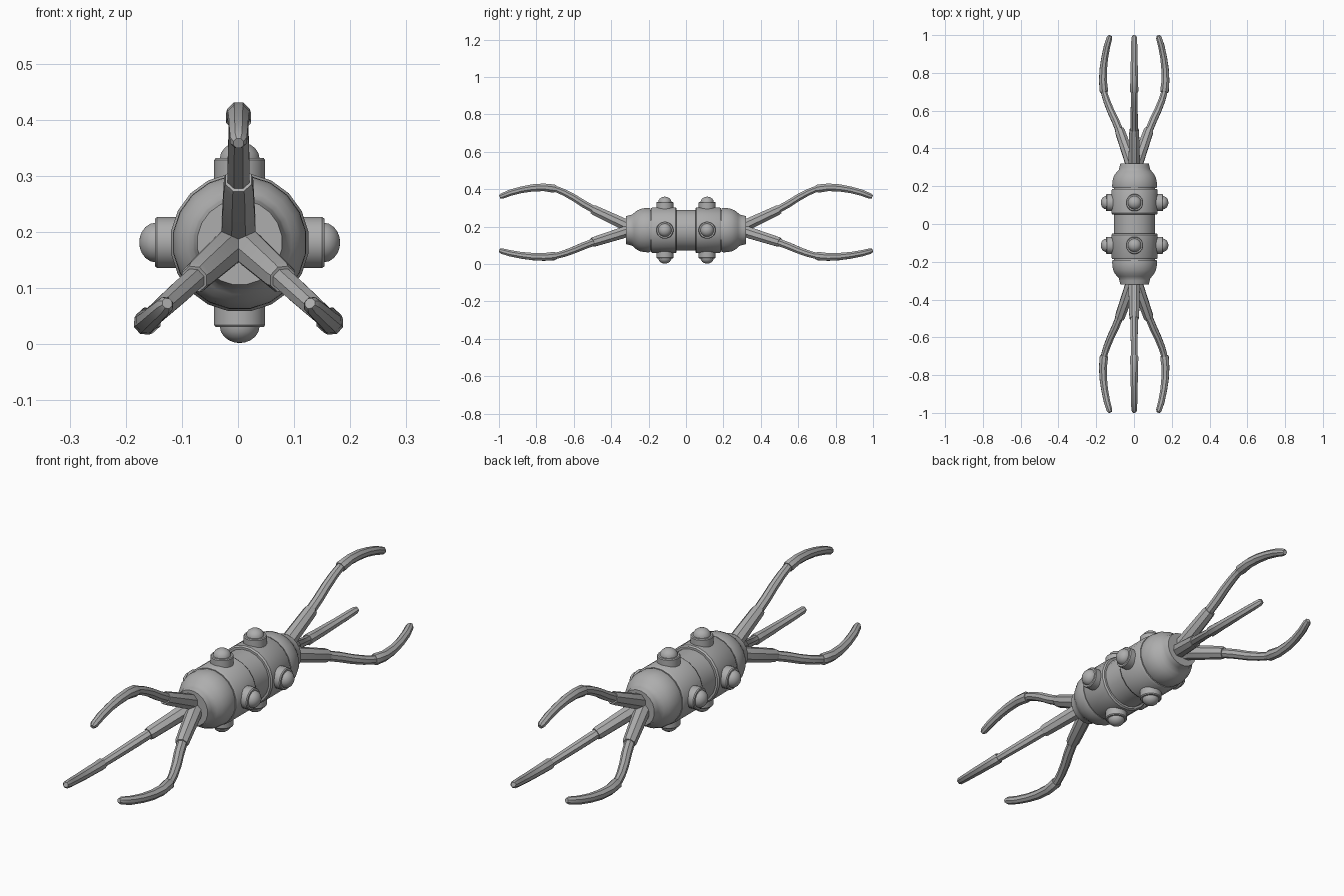
import bpy, bmesh, math
from mathutils import Vector, Matrix

if "Cube" in bpy.data.objects:
    bpy.data.objects.remove(bpy.data.objects["Cube"])

CX, CZ = 0.003, 0.181          # centre line of the body

grey = bpy.data.materials.new("metal grey")
grey.diffuse_color = (0.42, 0.42, 0.42, 1)
grey.use_nodes = True
grey.node_tree.nodes["Principled BSDF"].inputs["Base Color"].default_value = grey.diffuse_color


def finish(name, bm, angle=35):
    bmesh.ops.recalc_face_normals(bm, faces=bm.faces)
    me = bpy.data.meshes.new(name)
    bm.to_mesh(me)
    bm.free()
    me.materials.append(grey)
    ob = bpy.data.objects.new(name, me)
    bpy.context.collection.objects.link(ob)
    bpy.ops.object.select_all(action='DESELECT')
    ob.select_set(True)
    bpy.context.view_layer.objects.active = ob
    bpy.ops.object.shade_smooth_by_angle(angle=math.radians(angle))
    return ob


def skin(bm, rings):
    """Join rings of vertices and close both ends."""
    n = len(rings[0])
    for a, b in zip(rings, rings[1:]):
        for i in range(n):
            j = (i + 1) % n
            bm.faces.new((a[i], a[j], b[j], b[i]))
    bm.faces.new(rings[0])
    bm.faces.new(rings[-1])


def lathe(name, profile, matrix, sides, angle=35):
    """Spin (radius, height) points about local z."""
    bm = bmesh.new()
    rings = []
    for r, h in profile:
        rings.append([bm.verts.new(matrix @ Vector((r * math.cos(t), r * math.sin(t), h)))
                      for t in (2 * math.pi * (i + 0.5) / sides for i in range(sides))])
    skin(bm, rings)
    return finish(name, bm, angle)


def tube(name, points, out, sides=8):
    """Sweep a tapering section along (y, radial, radius) points in the plane of y and out."""
    side = Vector((0, 1, 0)).cross(out)
    path = [Vector((0, y, 0)) + out * d for y, d, _ in points]
    bm = bmesh.new()
    rings = []
    for k, p in enumerate(path):
        tangent = (path[min(k + 1, len(path) - 1)] - path[max(k - 1, 0)]).normalized()
        up = side.cross(tangent)
        r = points[k][2]
        rings.append([bm.verts.new(p + Vector((0.001, 0, CZ + 0.006)) +
                                   (side * math.cos(t) + up * math.sin(t)) * r)
                      for t in (2 * math.pi * (i + 0.5) / sides for i in range(sides))])
    skin(bm, rings)
    return finish(name, bm, 40)


centre = Matrix.Translation((CX, 0, CZ))
along_y = {1: centre @ Matrix.Rotation(-math.pi / 2, 4, 'X'),
           -1: centre @ Matrix.Rotation(math.pi / 2, 4, 'X')}

# Central barrel running under the bands
lathe("body_core", [(0.110, -0.2), (0.110, 0.2)], along_y[1], 20)

band = [(0.108, 0.05), (0.119, 0.05), (0.124, 0.057), (0.124, 0.178), (0.119, 0.186), (0.108, 0.186)]
cap = [(0.108, 0.19), (0.118, 0.19), (0.120, 0.20), (0.119, 0.222), (0.115, 0.243), (0.106, 0.262),
       (0.093, 0.278), (0.084, 0.288), (0.081, 0.300), (0.076, 0.320)]

# Round stud: collar with a dome sitting on it
collar = [(0.046, 0.09), (0.046, 0.147), (0.043, 0.151), (0.038, 0.151)]
dome = [(0.036, 0.14)] + [(0.036 * math.cos(a), 0.149 + 0.030 * math.sin(a))
                          for a in (math.radians(d) for d in (0, 20, 40, 58, 74, 86))]

# Leg sections: (distance along y, distance from axis, radius)
upper = [(0.27, 0.0, 0.034), (0.32, 0.021, 0.033), (0.49, 0.101, 0.028), (0.50, 0.106, 0.025)]
middle = [(0.48, 0.097, 0.021), (0.55, 0.136, 0.021), (0.60, 0.168, 0.020),
          (0.65, 0.195, 0.019), (0.69, 0.212, 0.018), (0.72, 0.218, 0.018)]
lower = [(0.698, 0.214, 0.021), (0.705, 0.216, 0.024), (0.76, 0.223, 0.022), (0.82, 0.220, 0.021),
         (0.88, 0.210, 0.019), (0.94, 0.194, 0.018), (0.985, 0.176, 0.016), (0.996, 0.171, 0.010)]

for s, end in ((-1, "front"), (1, "back")):
    lathe(end + "_band", band, along_y[s], 20)
    lathe(end + "_cap", cap, along_y[s], 20)

    # Four studs around each band
    for k, where in enumerate(("top", "right", "bottom", "left")):
        m = (Matrix.Translation((CX, s * 0.113, CZ)) @
             Matrix.Rotation(k * math.pi / 2, 4, 'Y'))
        lathe(f"{end}_{where}_collar", collar, m, 20)
        lathe(f"{end}_{where}_dome", dome, m, 20)

    # Three curved legs at each end
    for where, deg in (("top", 90), ("left", 222), ("right", 318)):
        a = math.radians(deg)
        out = Vector((math.cos(a), 0, math.sin(a)))
        for part, pts in (("upper", upper), ("middle", middle), ("lower", lower)):
            tube(f"{end}_{where}_leg_{part}", [(s * y, d, r) for y, d, r in pts], out)
